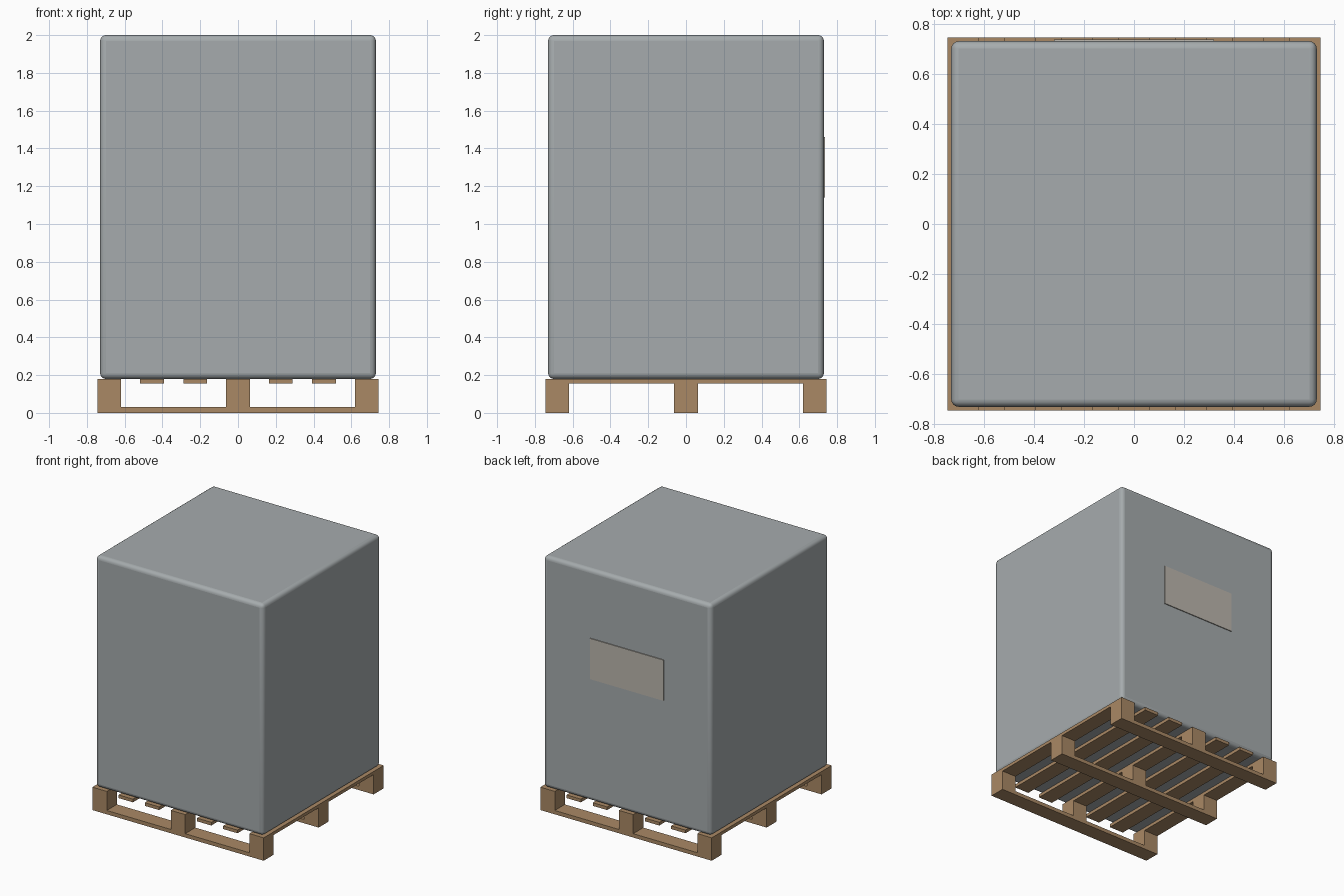
import bpy

if "Cube" in bpy.data.objects:
    bpy.data.objects.remove(bpy.data.objects["Cube"])


def material(name, color):
    m = bpy.data.materials.new(name)
    m.diffuse_color = color
    m.use_nodes = True
    m.node_tree.nodes["Principled BSDF"].inputs["Base Color"].default_value = m.diffuse_color
    return m


wood = material("wood", (0.40, 0.25, 0.13, 1))
wrap = material("grey_wrap", (0.38, 0.41, 0.42, 1))
paper = material("paper", (0.50, 0.47, 0.42, 1))


def box(name, lo, hi, mat):
    bpy.ops.mesh.primitive_cube_add(size=1, location=[(a + b) / 2 for a, b in zip(lo, hi)])
    ob = bpy.context.object
    ob.name = name
    ob.scale = [b - a for a, b in zip(lo, hi)]
    bpy.ops.object.transform_apply(location=False, rotation=False, scale=True)
    ob.data.materials.append(mat)
    return ob


H = 0.745           # half width of the pallet
W = 0.0625          # half width of boards and blocks
ROWS = (-H + W, 0, H - W)

# Bottom runners along x, with three blocks on each
for y in ROWS:
    box("bottom_runner", (-H, y - W, 0), (H, y + W, 0.03), wood)
    for x in ROWS:
        box("block", (x - W, y - W, 0.03), (x + W, y + W, 0.155), wood)

# Deck slats along y
for x in (*ROWS, -0.455, -0.227, 0.227, 0.455):
    box("deck_slat", (x - W, -H, 0.155), (x + W, H, 0.18), wood)

# Wrapped load with rounded edges
load = box("wrapped_load", (-0.73, -0.73, 0.18), (0.73, 0.73, 2.0), wrap)
bev = load.modifiers.new("round_edges", 'BEVEL')
bev.width = 0.03
bev.segments = 4
bpy.ops.object.shade_smooth_by_angle()

# Blank label on the back
box("back_label", (-0.32, 0.725, 1.14), (0.32, 0.737, 1.46), paper)
